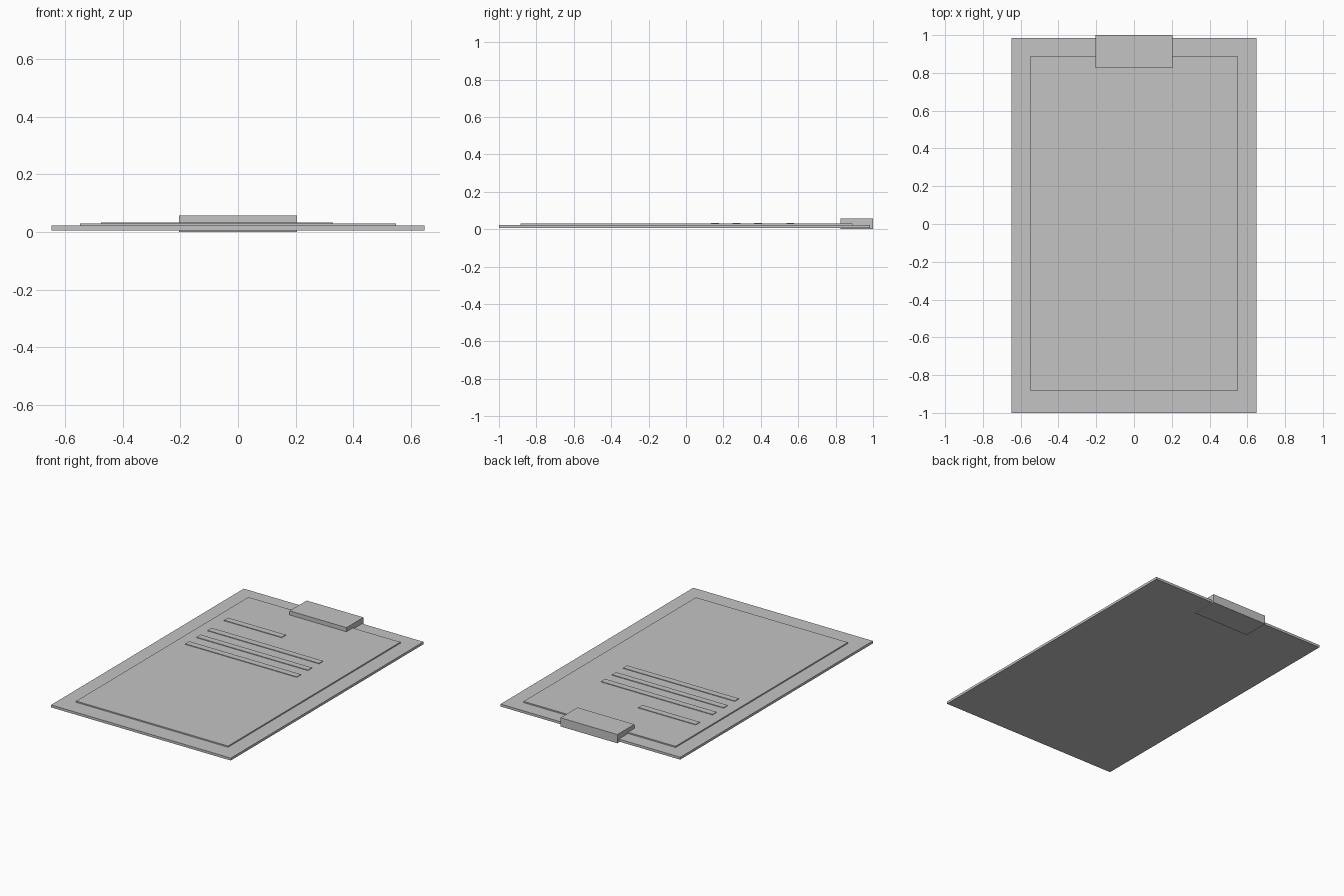
import bpy

cube = bpy.data.objects.get("Cube")
if cube:
    bpy.data.objects.remove(cube, do_unlink=True)

# One flat grey for the whole model
grey = bpy.data.materials.new("plain grey")
grey.use_nodes = True
colour = (0.55, 0.55, 0.55, 1)
grey.diffuse_color = colour
grey.node_tree.nodes["Principled BSDF"].inputs["Base Color"].default_value = colour


def box(name, low, high):
    """Axis-aligned box between two corners."""
    centre = [(a + b) / 2 for a, b in zip(low, high)]
    bpy.ops.mesh.primitive_cube_add(size=1, location=centre)
    obj = bpy.context.object
    obj.name = name
    obj.scale = [b - a for a, b in zip(low, high)]
    bpy.ops.object.transform_apply(location=False, rotation=False, scale=True)
    obj.data.materials.append(grey)
    return obj


# Backing board, with the sheet lying on it
BOARD_TOP, PAPER_TOP = 0.022, 0.03
box("board", (-0.648, -1, 0.006), (0.648, 0.985, BOARD_TOP))
box("paper", (-0.548, -0.885, BOARD_TOP), (0.548, 0.89, PAPER_TOP))

# Clip wrapping the back edge of the board
box("clip", (-0.205, 0.825, 0), (0.205, 1, 0.057))

# Raised writing: a short heading and three full lines
LINE_LEFT, LINE_WIDTH = -0.475, 0.042


def text_line(name, y, right):
    box(name, (LINE_LEFT, y, PAPER_TOP), (right, y + LINE_WIDTH, PAPER_TOP + 0.004))


text_line("heading_line", 0.536, -0.06)
for i in range(3):
    text_line(f"writing_line_{i + 1}", 0.364 - 0.115 * i, 0.33)
